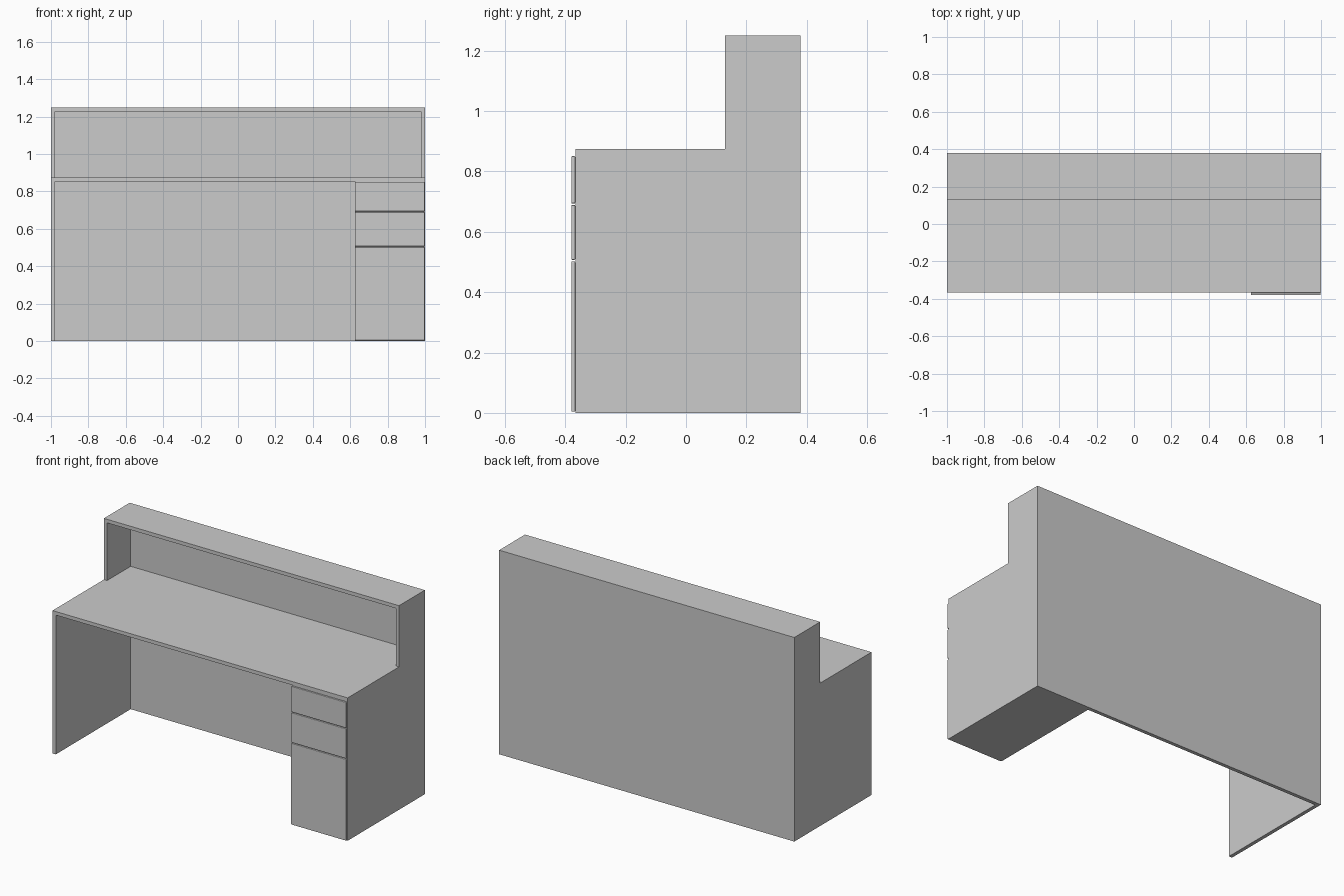
import bpy, bmesh
from mathutils import Vector

if "Cube" in bpy.data.objects:
    bpy.data.objects.remove(bpy.data.objects["Cube"])

T = 0.022                                  # panel thickness
FRONT, STEP, BACK = -0.367, 0.13, 0.38     # depth positions
DESK, TOP = 0.875, 1.25                    # heights


def finish(name, bm):
    bmesh.ops.recalc_face_normals(bm, faces=bm.faces[:])
    mesh = bpy.data.meshes.new(name)
    bm.to_mesh(mesh)
    bm.free()
    obj = bpy.data.objects.new(name, mesh)
    bpy.context.collection.objects.link(obj)
    return obj


def box(name, x, y, z):
    bm = bmesh.new()
    bmesh.ops.create_cube(bm, size=1)
    for v in bm.verts:
        v.co = Vector([a + (b - a) * (c + 0.5) for (a, b), c in zip((x, y, z), v.co)])
    return finish(name, bm)


def side_panel(name, x0, x1):
    profile = [(FRONT, 0), (BACK, 0), (BACK, TOP), (STEP, TOP), (STEP, DESK), (FRONT, DESK)]
    bm = bmesh.new()
    face = bm.faces.new([bm.verts.new((x0, y, z)) for y, z in profile])
    ext = bmesh.ops.extrude_face_region(bm, geom=[face])
    verts = [g for g in ext["geom"] if isinstance(g, bmesh.types.BMVert)]
    bmesh.ops.translate(bm, verts=verts, vec=(x1 - x0, 0, 0))
    return finish(name, bm)


# Stepped end panels
side_panel("left_side_panel", -1, -1 + T)
side_panel("right_side_panel", 1 - T, 1)

# Back, worktop and raised counter fitted between the ends
inner = (-1 + T, 1 - T)
box("back_panel", inner, (BACK - T, BACK), (0, TOP))
box("worktop", inner, (FRONT, BACK - T), (DESK - T, DESK))
box("counter_top", inner, (STEP, BACK - T), (TOP - T, TOP))

# Drawer cabinet under the right end
box("drawer_cabinet", (0.625, 1 - T), (FRONT, BACK - T), (0, DESK - T))

# Drawer fronts with softened edges
for name, z in (("lower", (0.004, 0.502)), ("middle", (0.507, 0.689)), ("upper", (0.694, 0.851))):
    drawer = box(name + "_drawer_front", (0.625, 0.998), (-0.38, FRONT), z)
    bevel = drawer.modifiers.new("soft_edges", "BEVEL")
    bevel.width = 0.003
    bevel.segments = 2
